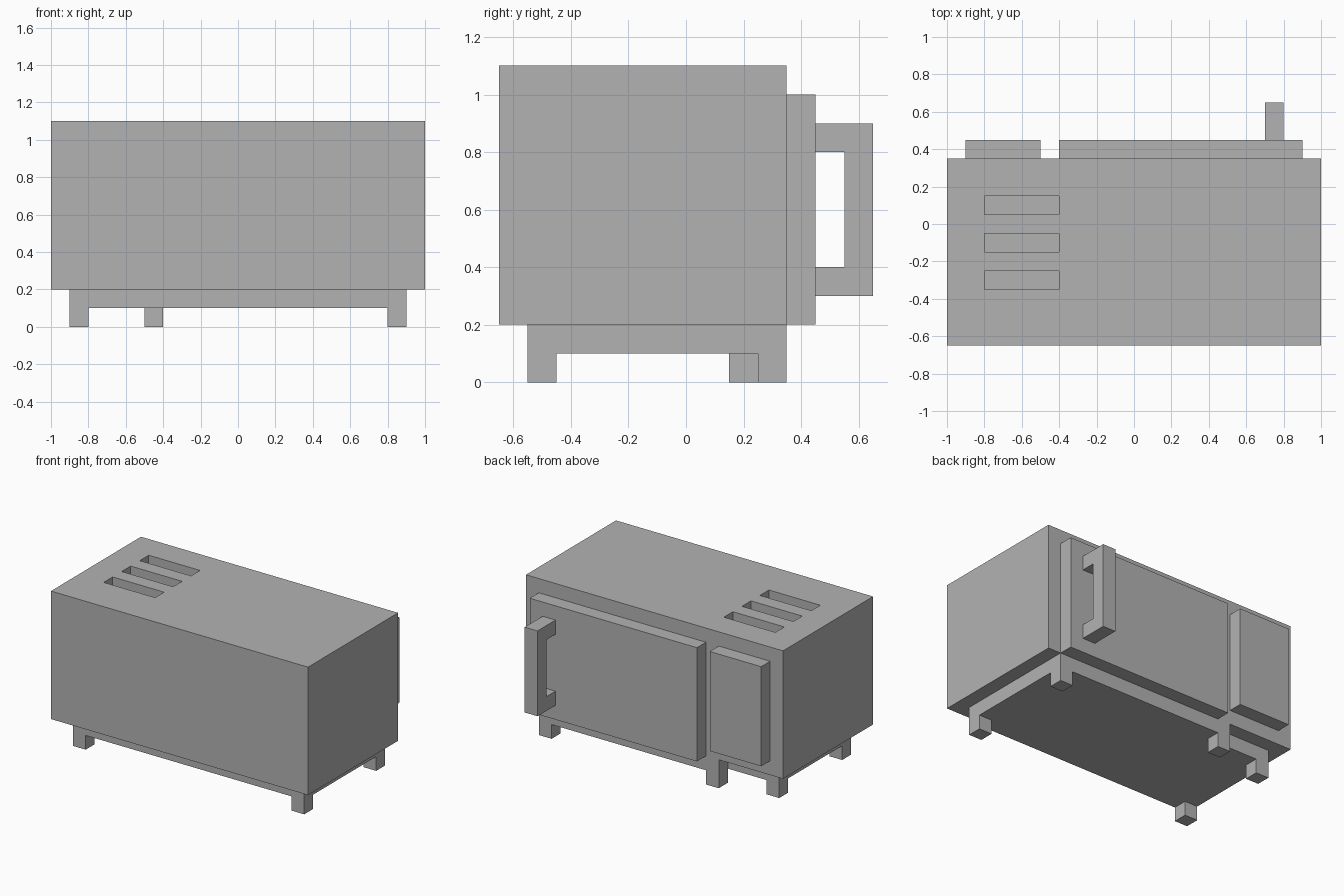
import bpy
import bmesh
from mathutils import Vector

default = bpy.data.objects.get("Cube")
if default:
    bpy.data.objects.remove(default, do_unlink=True)

GREY = (0.45, 0.45, 0.45, 1.0)
grey = bpy.data.materials.new("plain_grey")
grey.use_nodes = True
grey.diffuse_color = GREY
grey.node_tree.nodes["Principled BSDF"].inputs["Base Color"].default_value = GREY


def prism(name, outline, direction):
    """Extrude a flat outline along a direction into a closed solid."""
    bm = bmesh.new()
    face = bm.faces.new([bm.verts.new(p) for p in outline])
    result = bmesh.ops.extrude_face_region(bm, geom=[face], use_keep_orig=True)
    moved = [v for v in result["geom"] if isinstance(v, bmesh.types.BMVert)]
    bmesh.ops.translate(bm, verts=moved, vec=Vector(direction))
    bmesh.ops.recalc_face_normals(bm, faces=bm.faces[:])
    mesh = bpy.data.meshes.new(name)
    bm.to_mesh(mesh)
    bm.free()
    mesh.materials.append(grey)
    obj = bpy.data.objects.new(name, mesh)
    bpy.context.collection.objects.link(obj)
    return obj


def box(name, x, y, z):
    """Box from (min, max) ranges."""
    outline = [(x[0], y[0], z[0]), (x[1], y[0], z[0]),
               (x[1], y[1], z[0]), (x[0], y[1], z[0])]
    return prism(name, outline, (0, 0, z[1] - z[0]))


# Main casing with three blind vent slots cut in the top
body = box("body", (-1, 1), (-0.65, 0.35), (0.2, 1.1))
for i in range(3):
    y = -0.35 + 0.2 * i
    cutter = box("vent_cutter", (-0.8, -0.4), (y, y + 0.1), (1.0, 1.2))
    cutter.hide_render = True
    cut = body.modifiers.new("vent", "BOOLEAN")
    cut.operation = "DIFFERENCE"
    cut.solver = "EXACT"
    cut.object = cutter
    bpy.context.view_layer.objects.active = body
    bpy.ops.object.modifier_apply(modifier=cut.name)
    bpy.data.objects.remove(cutter, do_unlink=True)

# Door and control panel
box("door", (-0.4, 0.9), (0.35, 0.45), (0.2, 1.0))
box("control_panel", (-0.9, -0.5), (0.35, 0.45), (0.3, 1.0))

# C-shaped door handle
handle = [(0.45, 0.3), (0.65, 0.3), (0.65, 0.9), (0.45, 0.9),
          (0.45, 0.8), (0.55, 0.8), (0.55, 0.4), (0.45, 0.4)]
prism("door_handle", [(0.7, y, z) for y, z in handle], (0.1, 0, 0))

# Base plate with a stepped corner under the control panel
plate = [(-0.9, -0.55), (0.9, -0.55), (0.9, 0.35),
         (-0.5, 0.35), (-0.5, 0.25), (-0.9, 0.25)]
prism("base_plate", [(x, y, 0.1) for x, y in plate], (0, 0, 0.1))

# Five feet, placed by their lower corner
feet = {"front_right_foot": (-0.9, -0.55), "front_left_foot": (0.8, -0.55),
        "back_left_foot": (0.8, 0.25), "back_middle_foot": (-0.5, 0.25),
        "back_right_foot": (-0.9, 0.15)}
for name, (x, y) in feet.items():
    box(name, (x, x + 0.1), (y, y + 0.1), (0, 0.1))
